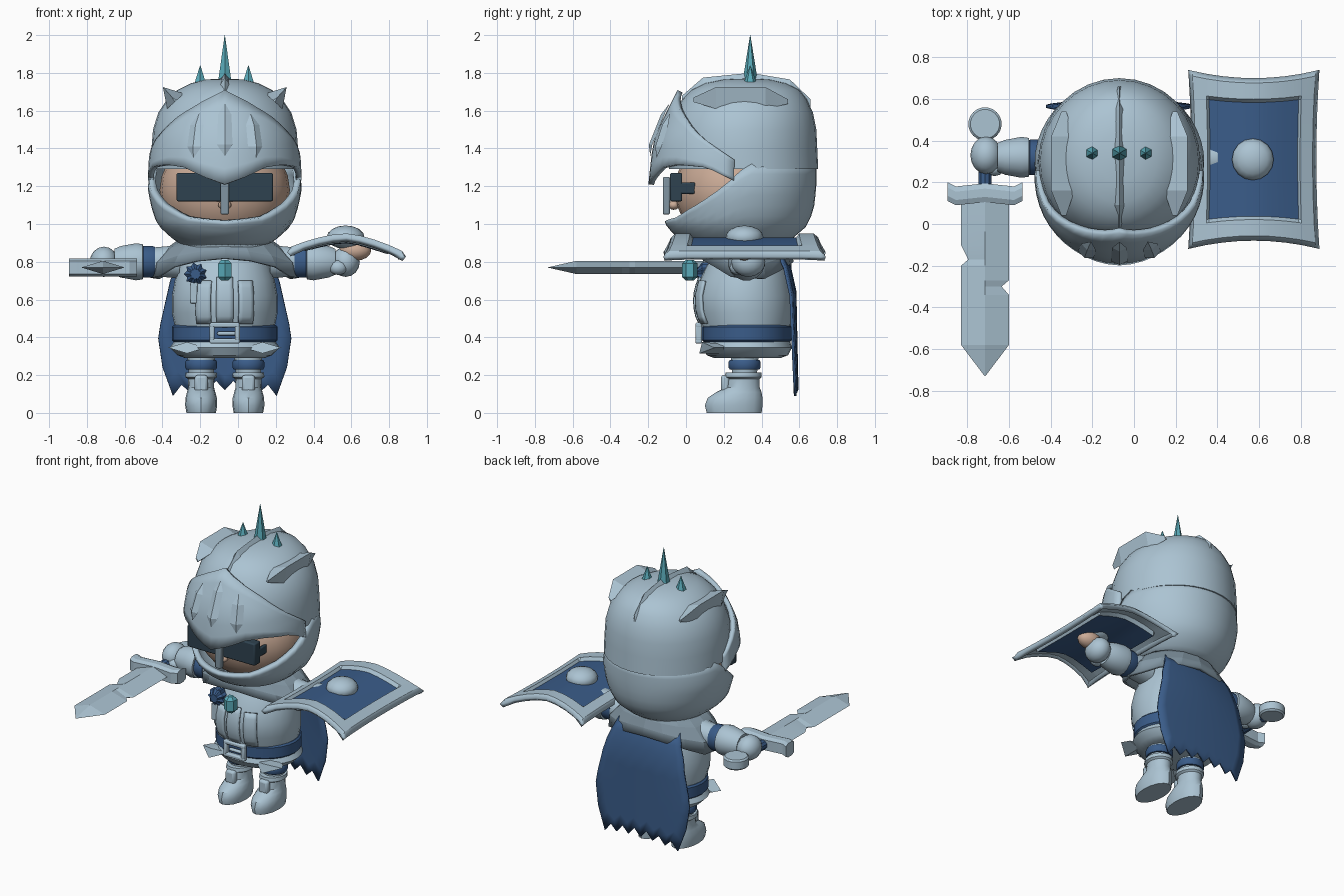
import bpy, bmesh, math
from mathutils import Vector, Matrix

if "Cube" in bpy.data.objects:
    bpy.data.objects.remove(bpy.data.objects["Cube"])

CX = -0.07  # body axis


def material(name, rgb):
    m = bpy.data.materials.new(name)
    m.diffuse_color = (*rgb, 1)
    m.use_nodes = True
    m.node_tree.nodes["Principled BSDF"].inputs["Base Color"].default_value = m.diffuse_color
    return m


STEEL = material("pale steel", (0.41, 0.55, 0.65))
DARK = material("dark steel", (0.22, 0.30, 0.36))
BLUE = material("navy cloth", (0.042, 0.107, 0.25))
TEAL = material("teal crystal", (0.10, 0.40, 0.48))
SKIN = material("skin", (0.60, 0.41, 0.31))
SLATE = material("slate glass", (0.028, 0.055, 0.08))


def finish(name, bm, mats, angle=35, thick=0, bevel=0):
    bmesh.ops.remove_doubles(bm, verts=bm.verts, dist=1e-5)
    bmesh.ops.recalc_face_normals(bm, faces=bm.faces)
    me = bpy.data.meshes.new(name)
    bm.to_mesh(me)
    bm.free()
    for m in mats if isinstance(mats, list) else [mats]:
        me.materials.append(m)
    for p in me.polygons:
        p.use_smooth = True
    me.set_sharp_from_angle(angle=math.radians(angle))
    ob = bpy.data.objects.new(name, me)
    bpy.context.collection.objects.link(ob)
    if thick:
        s = ob.modifiers.new("thickness", 'SOLIDIFY')
        s.thickness = thick
    if bevel:
        b = ob.modifiers.new("bevel", 'BEVEL')
        b.width, b.segments = bevel, 2
    return ob


def grid(name, rows, mats, closed=False, caps=False, rule=None, **kw):
    """Skin rows of points; closed joins each row into a ring."""
    bm = bmesh.new()
    vs = [[bm.verts.new(p) for p in r] for r in rows]
    n = len(rows[0])
    for i in range(len(rows) - 1):
        for j in range(n if closed else n - 1):
            k = (j + 1) % n
            f = bm.faces.new((vs[i][j], vs[i][k], vs[i + 1][k], vs[i + 1][j]))
            if rule:
                f.material_index = rule(i, j)
    if caps:
        bm.faces.new(vs[0][::-1])
        bm.faces.new(vs[-1])
    return finish(name, bm, mats, **kw)


def interp(tab, t):
    """Linear lookup; entries are (key, value, ...)."""
    if t <= tab[0][0]:
        return tab[0][1:]
    for a, b in zip(tab, tab[1:]):
        if t <= b[0]:
            k = (t - a[0]) / (b[0] - a[0])
            return [p + (q - p) * k for p, q in zip(a[1:], b[1:])]
    return tab[-1][1:]


def on_body(tab, deg, z, cx=CX, off=0):
    rx, yf, yb = interp(tab, z)
    a = math.radians(deg)
    return (cx + (rx + off) * math.sin(a), (yf + yb) / 2 - ((yb - yf) / 2 + off) * math.cos(a), z)


def lathe(name, tab, mat, cx=CX, n=28, **kw):
    rows = [[on_body(tab, 360 * j / n, r[0], cx) for j in range(n)] for r in tab]
    return grid(name, rows, mat, closed=True, caps=True, **kw)


def patch(name, tab, d0, d1, n, lo, hi, m, mat, off=0, **kw):
    """Curved plate on a body profile, between two edge curves lo and hi."""
    rows = []
    for i in range(m + 1):
        row = []
        for j in range(n + 1):
            d = d0 + (d1 - d0) * j / n
            a, b = interp(lo, abs(d))[0], interp(hi, abs(d))[0]
            row.append(on_body(tab, d, a + (b - a) * i / m, off=off))
        rows.append(row)
    return grid(name, rows, mat, **kw)


def box(name, x, y, z, mat, bevel=0.008):
    bm = bmesh.new()
    bmesh.ops.create_cube(bm, size=1)
    for v in bm.verts:
        v.co = [(r[0] + r[1]) / 2 + c * (r[1] - r[0]) for c, r in zip(v.co, (x, y, z))]
    return finish(name, bm, mat, bevel=bevel)


def ball(name, c, r, mat, seg=16):
    bm = bmesh.new()
    bmesh.ops.create_uvsphere(bm, u_segments=seg, v_segments=seg // 2, radius=1)
    bm.transform(Matrix.Translation(c) @ Matrix.Diagonal((*r, 1)))
    return finish(name, bm, mat)


def tube(name, axis, c, prof, mat, n=16, angle=35):
    """Lathe along x, y or z; prof is (position, radius)."""
    rows = []
    for p, r in prof:
        ring = []
        for j in range(n):
            a = 2 * math.pi * (j + 0.5) / n
            q = [r * math.cos(a) + c[0], r * math.sin(a) + c[1]]
            q.insert(axis, p)
            ring.append(q)
        rows.append(ring)
    return grid(name, rows, mat, closed=True, caps=True, angle=angle)


# Helmet: upper dome, lower shell with face opening, visor
lathe("helmet_dome", [(1.29, .39, -.09, .70), (1.40, .388, -.10, .695), (1.50, .38, -.09, .69),
      (1.59, .352, -.06, .672), (1.66, .305, -.02, .64), (1.71, .25, .03, .60),
      (1.745, .18, .10, .53), (1.765, .10, .20, .44), (1.77, .01, .31, .33)], STEEL, n=32)
SHELL = [(.87, .20, .10, .48), (.90, .25, .0, .53), (.95, .31, -.07, .60), (1.0, .36, -.11, .65),
         (1.1, .392, -.13, .68), (1.2, .41, -.12, .69), (1.34, .385, -.10, .69)]
patch("helmet_jaw", SHELL, -180, 180, 44, [(0, .88), (180, .87)],
      [(0, 1.01), (35, 1.035), (60, 1.11), (78, 1.20), (95, 1.32), (180, 1.32)], 8, STEEL, thick=.035)
VISOR = [(1.20, .41, -.20, .62), (1.35, .402, -.185, .615), (1.45, .385, -.17, .60), (1.55, .35, -.125, .56),
         (1.63, .30, -.085, .52), (1.72, .25, -.04, .47)]
patch("visor", VISOR, -96, 96, 24, [(0, 1.21), (16, 1.25), (32, 1.30), (50, 1.315), (75, 1.30), (96, 1.23)],
      [(0, 1.71), (24, 1.65), (45, 1.58), (70, 1.46), (96, 1.34)], 6, STEEL, thick=.03)
for i, (d, lo, hi) in enumerate([(-24, 1.35, 1.585), (0, 1.36, 1.64), (24, 1.35, 1.585)]):
    rows = []
    for z, w in ((lo, .1), (lo + .06, 6), (hi - .06, 6), (hi, .1)):
        rows.append([on_body(VISOR, d + s * w, z, off=.006 + (.016 if s == 0 and w > 1 else 0)) for s in (-1, 0, 1)])
    grid("visor_slot_%d" % i, rows, STEEL, angle=10)


# Crest fins along the dome
def fin(name, cx, stations, tilt):
    rows = [[(cx - w, y, zb - tilt * w), (cx + tilt * (zc - zb), y, zc), (cx + w, y, zb + tilt * -w if tilt == 0 else zb - tilt * w)]
            for y, w, zb, zc in stations]
    for r, (y, w, zb, zc) in zip(rows, stations):
        r[0] = (cx - w, y, zb + tilt * w)
        r[2] = (cx + w, y, zb - tilt * w)
    grid(name, rows, STEEL, closed=True, caps=True, angle=15)


fin("crest_middle", CX, [(-.02, .01, 1.64, 1.68), (.09, .06, 1.68, 1.775), (.34, .065, 1.72, 1.80),
                         (.55, .06, 1.66, 1.765), (.66, .01, 1.60, 1.66)], 0)
for s in (-1, 1):
    fin("crest_side", CX + s * .26, [(.04, .005, 1.65, 1.67), (.16, .045, 1.65, 1.725),
                                     (.42, .045, 1.65, 1.725), (.54, .005, 1.64, 1.66)], s * .9)

# Crystal spikes
for x, top, r in ((-.20, 1.84, .035), (CX, 2.0, .042), (.055, 1.84, .035)):
    tube("crystal_spike", 2, (x, .34), [(1.71, r * .7), (1.745, r), (top, .001)], TEAL, n=6, angle=10)

# Face and glasses
ball("face", (CX, .25, 1.18), (.345, .31, .30), SKIN, 24)
ball("nose", (CX, -.065, 1.10), (.035, .03, .025), SKIN)
for s in (-1, 1):
    x = CX + s * .135
    box("lens", (x - .12, x + .12), (-.085, -.02), (1.12, 1.27), SLATE)
    x = CX + s * .245
    box("glasses_arm", (x - .01, x + .01), (-.04, .05), (1.16, 1.22), SLATE)
box("glasses_bridge", (CX - .03, CX + .03), (-.08, -.03), (1.14, 1.25), SLATE)
box("nose_guard", (CX - .022, CX + .022), (-.122, -.085), (1.05, 1.25), DARK)

# Torso, belt, skirt, collar
TORSO = [(.34, .25, .10, .54), (.46, .265, .085, .555), (.53, .28, .055, .565), (.62, .28, .05, .565),
         (.70, .265, .07, .55), (.78, .24, .11, .53), (.88, .18, .17, .47)]
lathe("torso", TORSO, STEEL)
for d0, d1, lo, hi in ((-9, 9, .47, .72), (-32, -15, .47, .70), (15, 32, .47, .70)):
    patch("coat_panel", TORSO, d0, d1, 4, [(0, lo)], [(0, hi)], 6, STEEL, off=.014, thick=.014)
lathe("belt", [(.375, .27, .095, .55), (.385, .28, .085, .56), (.455, .28, .085, .56), (.465, .27, .095, .55)], BLUE)
lathe("skirt", [(.29, .21, .15, .50), (.305, .25, .11, .54), (.345, .29, .085, .56), (.385, .265, .10, .55)], STEEL)
for s in (-1, 1):
    x = CX + s * .2
    grid("skirt_plate", [[(x - .10, .15, .345), (x, .085, .375), (x + .10, .15, .345), (x, .07, .315)],
                         [(x - .07, .2, .345), (x, .2, .365), (x + .07, .2, .345), (x, .2, .315)]],
         STEEL, closed=True, caps=True, angle=10)
COLLAR = [(.70, .395, .10, .56), (.80, .385, .07, .57), (.88, .30, .09, .55), (.95, .2, .14, .5)]
patch("collar", COLLAR, -180, 180, 16, [(0, .82), (35, .80), (65, .72), (115, .71), (150, .78), (180, .80)],
      [(0, .95)], 3, DARK, angle=10, thick=.02)

# Buckle, gem, rosette
for z in (.38, .465):
    box("buckle_bar", (CX - .08, CX + .08), (.05, .085), (z - .013, z + .013), STEEL)
for x in (CX - .067, CX + .067):
    box("buckle_side", (x - .013, x + .013), (.05, .085), (.38, .465), STEEL)
box("buckle_pin", (CX - .04, CX + .06), (.055, .08), (.41, .43), STEEL)
tube("chest_gem", 2, (CX, .02), [(.70, .02), (.72, .042), (.79, .042), (.81, .02)], TEAL, n=6, angle=10)
rose = [[(-.225 + r * math.cos(math.pi * j / 9), y, .735 + r * math.sin(math.pi * j / 9))
         for j in range(18) for r in [(.062 if j % 2 else .048) * k]] for y, k in ((.13, 1), (.085, 1), (.06, .5))]
grid("rosette", rose, BLUE, closed=True, caps=True, angle=15)
box("rosette_ribbon", (-.255, -.215), (.075, .10), (.58, .69), STEEL, .004)

# Legs and boots
for s in (-1, 1):
    x = CX + s * .125
    tube("leg", 2, (x, .31), [(.18, .065), (.33, .078)], STEEL)
    tube("knee_band", 2, (x, .31), [(.23, .08), (.24, .086), (.27, .086), (.28, .08)], BLUE)
    lathe("boot", [(0, .078, .11, .40), (.04, .085, .10, .405), (.08, .083, .115, .405), (.11, .075, .16, .40),
                   (.135, .068, .21, .39), (.18, .07, .22, .39), (.19, .085, .205, .40), (.215, .082, .21, .40)],
          STEEL, cx=x, n=16)
    box("boot_strap", (x - .035, x + .035), (.185, .23), (.11, .20), STEEL, .015)

# Arms, mirrored about the body axis
for s in (-1, 1):
    def ax(prof):
        return [(CX + s * d, r) for d, r in prof]
    c = (.32, .80)
    tube("sleeve", 0, c, ax([(.24, .09), (.40, .075)]), STEEL)
    tube("arm_band", 0, c, ax([(.37, .08), (.385, .086), (.43, .086), (.44, .078)]), BLUE)
    tube("gauntlet", 0, c, ax([(.43, .075), (.435, .095), (.47, .10), (.55, .085), (.585, .07)]), STEEL)
    ball("hand", (CX + s * .64, .33, .80), (.075, .09, .08), STEEL)
    ball("thumb", (CX + s * .60, .27, .77), (.05, .04, .04), STEEL, 12)

# Sword
SX, SZ = -.715, .77
rows = [[(l, y, SZ), (SX, y, SZ + h), (r, y, SZ), (SX, y, SZ - h)] for y, l, r, h in (
    (.13, -.83, -.6, .035), (-.10, -.83, -.6, .035), (-.17, -.795, -.6, .035), (-.20, -.83, -.6, .035),
    (-.27, -.83, -.6, .035), (-.30, -.83, -.635, .035), (-.34, -.83, -.6, .035), (-.58, -.83, -.6, .035),
    (-.73, SX - .002, SX + .002, .001))]
grid("sword_blade", rows, STEEL, closed=True, caps=True, angle=8)
guard = [[(SX + x, y + dy, SZ + dz) for dy, dz in ((-.045, -.035), (-.02, -.047), (.02, -.047), (.045, -.035),
                                                   (.045, .035), (.02, .047), (-.02, .047), (-.045, .035))]
         for x, y in ((-.18, .155), (-.14, .135), (0, .15), (.14, .135), (.18, .155))]
grid("sword_guard", guard, STEEL, closed=True, caps=True, angle=25)
tube("sword_grip", 1, (SX, SZ), [(.17, .033), (.44, .033)], BLUE, n=10)
tube("sword_pommel", 2, (SX, .48), [(.735, .07), (.745, .08), (.795, .08), (.805, .07)], STEEL, n=20)

# Shield: curved slab with raised rim and cloth panel
US = [-1, -.94, -.74, -.70, -.47, -.23, 0, .23, .47, .70, .74, .94, 1]
rows = []
for v in US:
    row = []
    for u in US:
        e = max(abs(u), abs(v))
        z = .928 - .09 * abs(u) ** 1.6 - .012 * u + (.022 if .73 < e < .95 else 0)
        row.append((.575 + u * (.30 + .015 * v * v), .31 + v * (.39 + .04 * u * u), z))
    rows.append(row)
grid("shield", rows, [STEEL, BLUE], rule=lambda i, j: int(3 <= i <= 8 and 3 <= j <= 8), angle=25, thick=.03)
ball("shield_boss", (.57, .31, .93), (.10, .10, .062), STEEL)
ball("shield_grip", (.62, .31, .86), (.085, .06, .055), SKIN)

# Cape with ragged hem
W = [(0, .23), (.2, .29), (.58, .355), (.8, .33), (1, .275)]
rows = []
for i in range(11):
    t = i / 10
    row = []
    for j in range(13):
        u = j / 6 - 1
        hem = .09 + (.05 if j % 2 else 0) + .03 * (1 - u * u)
        y = interp([(0, .51), (.1, .545), (.3, .575), (1, .585)], t)[0]
        row.append((CX + u * interp(W, t)[0], y - .02 * u * u * (1 - t) + .01 * (1 - u * u), .85 + (hem - .85) * t))
    rows.append(row)
grid("cape", rows, BLUE, thick=.014, angle=40)
